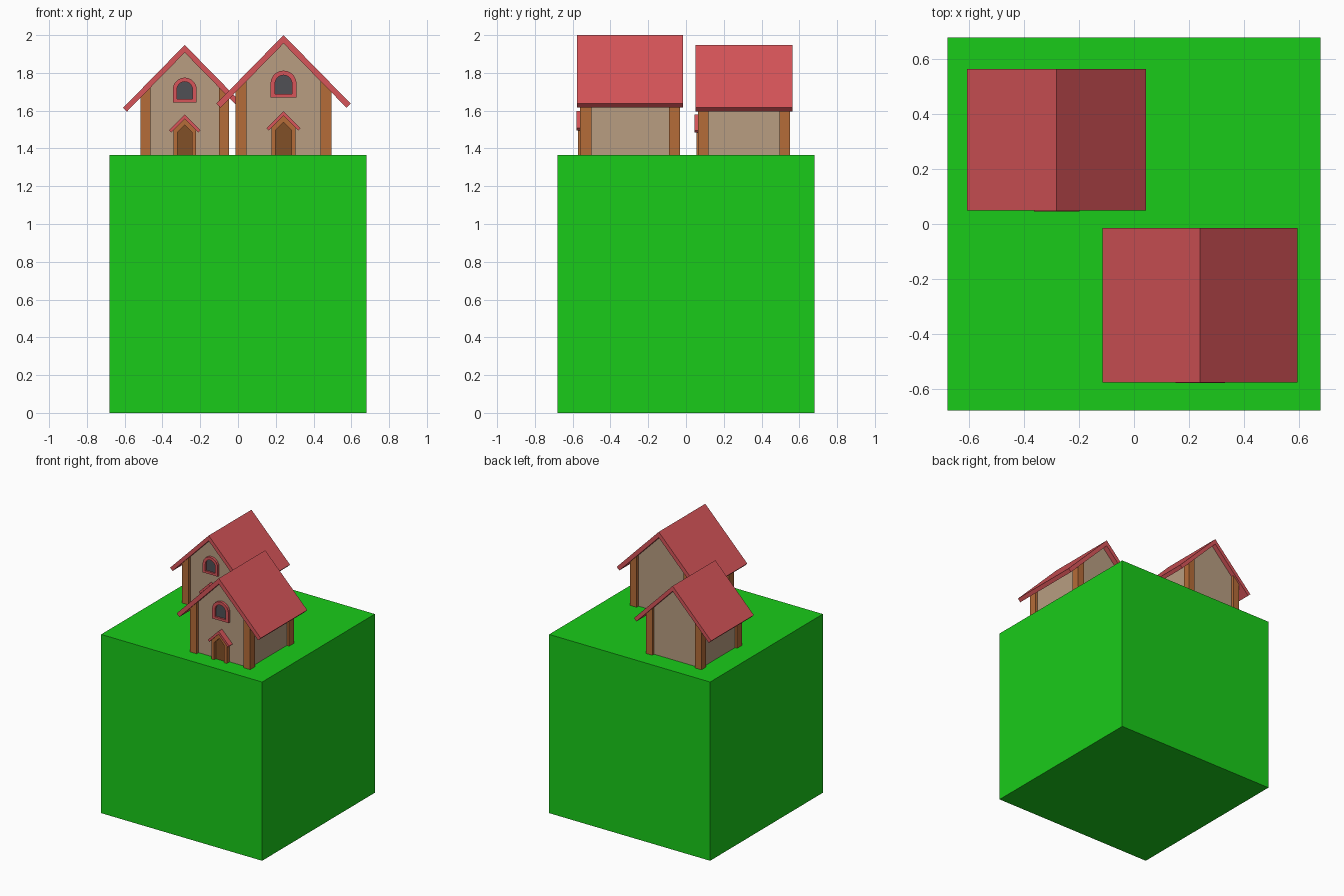
import bpy, bmesh
from math import sin, cos, pi

if "Cube" in bpy.data.objects:
    bpy.data.objects.remove(bpy.data.objects["Cube"])


def material(name, rgb):
    m = bpy.data.materials.new(name)
    m.diffuse_color = (*rgb, 1)
    m.use_nodes = True
    m.node_tree.nodes["Principled BSDF"].inputs["Base Color"].default_value = m.diffuse_color
    return m


GREEN = material("grass", (0.01, 0.6, 0.01))
RED = material("roof_red", (0.68, 0.09, 0.1))
WALL = material("plaster", (0.48, 0.34, 0.22))
WOOD = material("timber", (0.46, 0.15, 0.04))
DARK = material("dark_wood", (0.22, 0.08, 0.02))
GLASS = material("glass", (0.08, 0.08, 0.09))


def finish(bm, name, mat, place):
    # place = (x, y, z, scale), baked into the mesh
    x, y, z, s = place
    for v in bm.verts:
        v.co = v.co * s
        v.co.x += x
        v.co.y += y
        v.co.z += z
    bmesh.ops.recalc_face_normals(bm, faces=bm.faces)
    me = bpy.data.meshes.new(name)
    bm.to_mesh(me)
    bm.free()
    me.materials.append(mat)
    ob = bpy.data.objects.new(name, me)
    bpy.context.collection.objects.link(ob)
    return ob


def prism(name, mat, profile, y0, y1, place, hole=None):
    """Extrude an xz profile from y0 to y1; hole is a matching inner loop."""
    bm = bmesh.new()
    loops = [[[bm.verts.new((x, y, z)) for x, z in p] for y in (y0, y1)]
             for p in ([profile, hole] if hole else [profile])]
    n = len(profile)
    for front, back in loops:
        for i in range(n):
            j = (i + 1) % n
            bm.faces.new((front[i], front[j], back[j], back[i]))
    for k in (0, 1):
        if hole:
            a, b = loops[0][k], loops[1][k]
            for i in range(n):
                j = (i + 1) % n
                bm.faces.new((a[i], a[j], b[j], b[i]))
        else:
            bm.faces.new(loops[0][k])
    return finish(bm, name, mat, place)


def chevron(half, apex, eave, t):
    # gable roof section with eaves cut square to the slope
    return [(-half, eave), (0, apex), (half, eave),
            (half - t, eave - t), (0, apex - 2 * t), (t - half, eave - t)]


def gable(half, apex, slope):
    return [(-half, 0), (half, 0), (half, apex - half * slope),
            (0, apex), (-half, apex - half * slope)]


def arch(r, sill, spring, n=10):
    return [(-r, sill), (r, sill)] + [
        (r * cos(pi * i / n), spring + r * sin(pi * i / n)) for i in range(n + 1)]


def house(tag, place):
    def p(name, *args, **kw):
        return prism(tag + "_" + name, *args, place, **kw)

    # main body and roof
    p("walls", WALL, gable(0.235, 0.592, 1.01), -0.242, 0.242)
    p("roof", RED, chevron(0.355, 0.635, 0.273, 0.022), -0.281, 0.281)

    # corner posts with tops cut to the roof slope
    for sx, side in ((-1, "left"), (1, "right")):
        for y0, end in ((-0.265, "front"), (0.205, "back")):
            p(f"{end}_{side}_post", WOOD,
              [(sx * 0.197, 0), (sx * 0.255, 0), (sx * 0.255, 0.335), (sx * 0.197, 0.393)],
              y0, y0 + 0.06)

    # arched window
    p("window_frame", RED, arch(0.069, 0.304, 0.378), -0.262, -0.235,
      hole=arch(0.045, 0.322, 0.378))
    p("window_glass", GLASS, arch(0.047, 0.32, 0.378), -0.248, -0.238)

    # door with timber surround and small hood
    p("door_frame", WOOD,
      [(-0.064, 0), (-0.042, 0), (-0.042, 0.132), (0, 0.174), (0.042, 0.132), (0.042, 0),
       (0.064, 0), (0.064, 0.146), (0, 0.21), (-0.064, 0.146)], -0.275, -0.235)
    p("door", DARK, gable(0.043, 0.176, 1), -0.256, -0.238)
    p("door_hood", RED, chevron(0.09, 0.233, 0.143, 0.012), -0.284, -0.235)


# ground block
S, TOP = 0.68, 1.365
prism("ground_block", GREEN, [(-S, 0), (S, 0), (S, TOP), (-S, TOP)], -S, S, (0, 0, 0, 1))

house("large_house", (0.241, -0.296, TOP, 1.0))
house("small_house", (-0.282, 0.307, TOP, 0.918))
